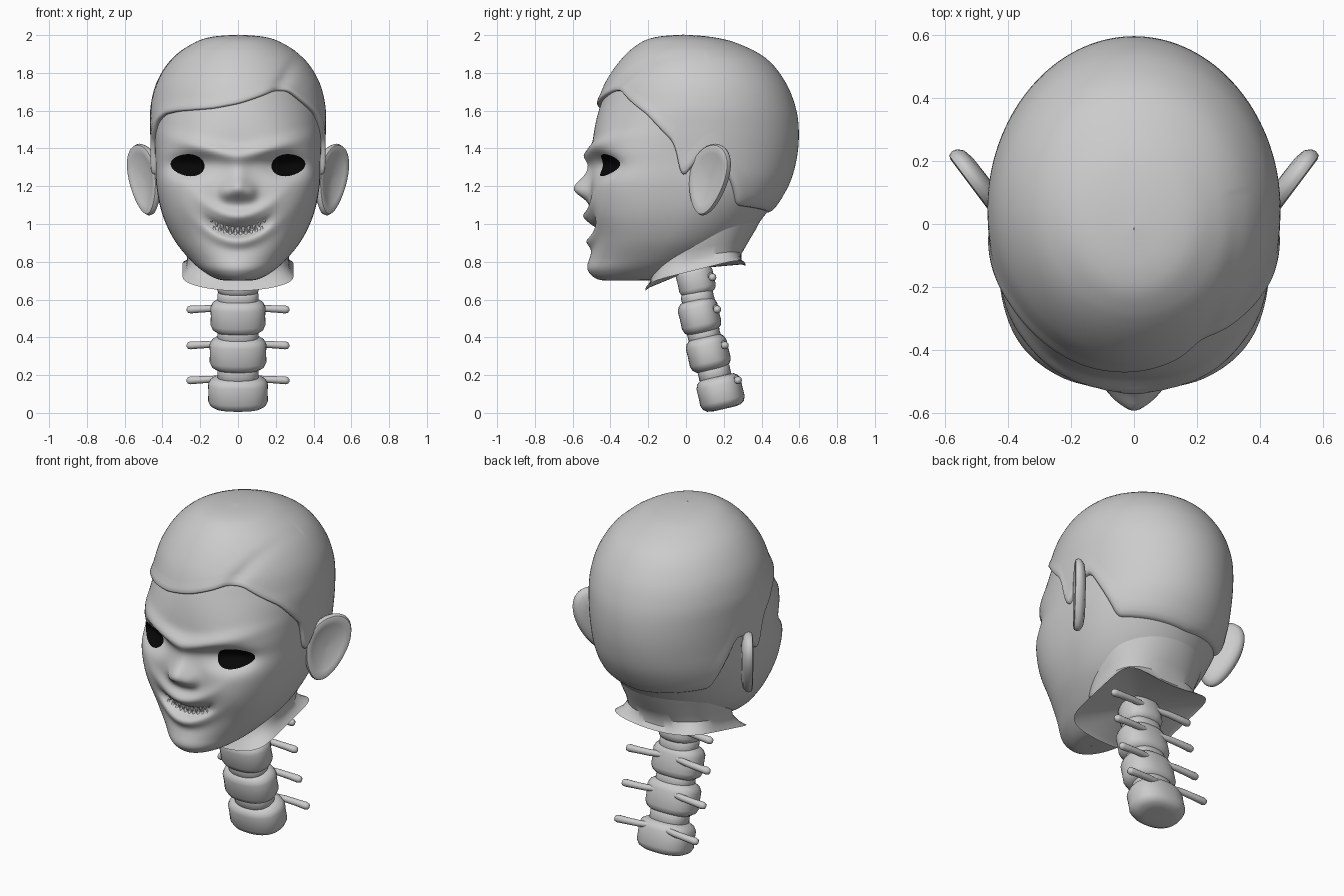
import bpy, bmesh, math
from math import sin, cos, pi, exp, sqrt
from mathutils import Vector, Matrix

if "Cube" in bpy.data.objects:
    bpy.data.objects.remove(bpy.data.objects["Cube"])


def material(name, c):
    m = bpy.data.materials.new(name)
    m.diffuse_color = (c, c, c, 1)
    m.use_nodes = True
    m.node_tree.nodes["Principled BSDF"].inputs["Base Color"].default_value = m.diffuse_color
    return m


GREY = material("plain grey", 0.6)
BLACK = material("eye black", 0.002)


def finish(name, bm, mat=GREY, angle=50):
    bmesh.ops.remove_doubles(bm, verts=bm.verts, dist=0.0005)
    bmesh.ops.recalc_face_normals(bm, faces=bm.faces)
    me = bpy.data.meshes.new(name)
    bm.to_mesh(me)
    bm.free()
    me.materials.append(mat)
    ob = bpy.data.objects.new(name, me)
    bpy.context.collection.objects.link(ob)
    bpy.ops.object.select_all(action='DESELECT')
    ob.select_set(True)
    bpy.context.view_layer.objects.active = ob
    bpy.ops.object.shade_smooth_by_angle(angle=math.radians(angle))
    return ob


def add_loft(bm, rings, caps=False):
    rows = [[bm.verts.new(p) for p in r] for r in rings]
    n = len(rows[0])
    for a, b in zip(rows, rows[1:]):
        for i in range(n):
            j = (i + 1) % n
            bm.faces.new((a[i], a[j], b[j], b[i]))
    if caps:
        bm.faces.new(rows[0])
        bm.faces.new(rows[-1])


def loft(name, rings, mat=GREY, caps=False, angle=50):
    bm = bmesh.new()
    add_loft(bm, rings, caps)
    return finish(name, bm, mat, angle)


# skull sections: height, half width, front y, back y, front squareness
ROWS = [(.70, 0, -.36, -.34, 2), (.706, .10, -.46, -.14, 2), (.75, .185, -.505, .02, 2.1),
        (.82, .262, -.50, .17, 2.2), (.92, .34, -.49, .305, 2.5), (1.05, .40, -.495, .42, 2.9),
        (1.2, .432, -.50, .52, 3.2), (1.35, .438, -.50, .565, 3), (1.5, .443, -.485, .575, 2.4),
        (1.63, .44, -.452, .555, 2.05), (1.75, .405, -.40, .50, 2), (1.86, .325, -.315, .40, 2),
        (1.94, .205, -.215, .235, 2), (1.97, .11, -.125, .10, 2), (1.98, 0, -.02, -.01, 2)]
TOP = len(ROWS) - 1


def section(p):
    i = min(int(p), TOP - 1)
    t = p - i
    a, b, c, d = (ROWS[min(max(k, 0), TOP)] for k in (i - 1, i, i + 1, i + 2))
    return [.5 * (2 * B + (C - A) * t + (2 * A - 5 * B + 4 * C - D) * t * t
                  + (3 * B - A - 3 * C + D) * t ** 3) for A, B, C, D in zip(a, b, c, d)]


def p_at(z):
    lo, hi = 0, TOP
    for _ in range(30):
        m = (lo + hi) / 2
        lo, hi = (m, hi) if section(m)[0] < z else (lo, m)
    return lo


def bump(x, z, cx, cz, sx, sz):
    return exp(-((x - cx) / sx) ** 2 - ((z - cz) / sz) ** 2)


# face relief, pushed forward from the skull
def relief(x, z):
    x = abs(x)
    smile = z - 2 * x * x
    brow = z - .32 * (sqrt(x * x + .008) - .09)
    d = .09 * bump(x, z, 0, 1.185, .065, .06) + .026 * bump(x, z, .065, 1.165, .035, .04)
    d += .018 * bump(x, z, 0, 1.27, .05, .07)
    d += .04 * bump(0, brow, 0, 1.365, 1, .04) * exp(-(x / .3) ** 2)
    d -= .085 * bump(x, z, .255, 1.31, .125, .06)
    d += .014 * bump(x, z, .22, 1.10, .11, .09)
    d += .05 * bump(x, smile, 0, 1.042, .14, .038)
    d += .036 * bump(x, smile, 0, .908, .15, .035)
    d -= .03 * exp(-(x / .16) ** 6 - ((smile - .96) / .028) ** 4)
    d += .016 * bump(x, z, 0, .78, .14, .06)
    return d


def skull(th, p, off=0, face=True):
    z, w, yf, yb, n = section(p)
    off *= min(1, max(w, 0) / .12)
    w, d, mid = max(w, .001), max((yb - yf) / 2, .001), (yf + yb) / 2
    n = n if cos(th) > 0 else 2
    r = (abs(sin(th) / w) ** n + abs(cos(th) / d) ** n) ** (-1 / n) + off
    x, y = r * sin(th), mid - r * cos(th)
    if face and cos(th) > 0:
        y -= relief(x, z) * min(1, cos(th) * 2.5)
    return Vector((x, y, z + .022 * (not face) * min(max((z - 1.65) / .25, 0), 1)))


def face_y(x, z):
    _, w, yf, yb, n = section(p_at(z))
    return (yf + yb) / 2 - (yb - yf) / 2 * max(0, 1 - abs(x / w) ** n) ** (1 / n) - relief(x, z)


# head, with finer columns towards the face
N = 180
cols = [t - .5 * sin(t) for t in (2 * pi * i / N - pi for i in range(N))]
rows = [TOP * i / 150 for i in range(151)]
loft("head", [[skull(t, p) for t in cols] for p in rows], angle=80)

# hair cap: hairline as (degrees from front, height)
LINE = [(-180, 1.06), (-130, 1.10), (-122, 1.19), (-106, 1.38), (-97, 1.37), (-84, 1.235), (-78, 1.42),
        (-62, 1.54), (-52, 1.58), (-40, 1.595), (-15, 1.61), (0, 1.635), (24, 1.70), (34, 1.70),
        (58, 1.58), (78, 1.42), (84, 1.235), (97, 1.37), (106, 1.38), (122, 1.19), (130, 1.10), (180, 1.06)]


def hairline(deg):
    deg = (deg + 180) % 360 - 180
    for (a, za), (b, zb) in zip(LINE, LINE[1:]):
        if a <= deg <= b:
            t = (deg - a) / (b - a)
            return za + (zb - za) * t


def soft_hairline(deg):
    return sum(hairline(deg + k) for k in range(-3, 4)) / 7


def hair_point(th, p, off):
    q = skull(th, p, 0, False)
    if off > 0 and q.y < .1:  # side parting
        off -= .013 * exp(-((q.x - .20 - .5 * (q.z - 1.7)) / .04) ** 2) * max(0, min(1, (1.93 - q.z) * 6))
    return skull(th, p, off, False)


HN = 240
angles = [2 * pi * i / HN - pi for i in range(HN)]
starts = [p_at(soft_hairline(math.degrees(t))) for t in angles]
steps = [(0, -.015), (0, .010), (.006, .019), (.02, .025), (.05, .025)] + [(i / 45, .022) for i in range(4, 46)]
loft("hair", [[hair_point(t, s + (TOP - s) * f, o) for t, s in zip(angles, starts)] for f, o in steps], angle=60)


# neck skin flaring out to a square cut rim
def neck_ring(hx, y0, y1, n, z_fn):
    ring = []
    for i in range(80):
        t = 2 * pi * i / 80
        r = (abs(sin(t) / hx) ** n + abs(cos(t) * 2 / (y1 - y0)) ** n) ** (-1 / n)
        x, y = r * sin(t), (y0 + y1) / 2 - r * cos(t)
        ring.append((x, y, z_fn(x, y)))
    return ring


def rim(lift):
    return lambda x, y: .70 + .25 * y + .5 * x * x + lift


loft("neck", [neck_ring(.31, -.2, .40, 2, lambda x, y: 1.03),
              neck_ring(.305, -.2, .37, 2.1, rim(.18)),
              neck_ring(.28, -.19, .325, 2.3, rim(.115)),
              neck_ring(.268, -.185, .295, 2.7, rim(.07)),
              neck_ring(.275, -.195, .295, 4, rim(.03)),
              neck_ring(.295, -.215, .315, 6, rim(0)),
              neck_ring(.275, -.195, .295, 5, rim(.012)),
              neck_ring(.01, .04, .06, 2, rim(.05))], caps=True, angle=35)

for s, side in ((1, "right"), (-1, "left")):
    # cupped ear, angled outwards and back
    u, nrm = Vector((.6 * s, .8, 0)), Vector((.8 * s, -.6, 0))
    rings = []
    for r, h in ((.01, -.04), (.6, -.038), (.85, -.03), (.97, -.014), (1, .002), (.96, .018), (.86, .022),
                 (.72, .016), (.45, .006), (.01, .002)):
        ring = []
        for i in range(40):
            a = 2 * pi * i / 40
            du = .122 * r * cos(a) * (1 + .22 * sin(a))
            dz = .19 * r * sin(a)
            ring.append(Vector((.425 * s, .03, 1.235 + dz)) + u * (.115 + du + .22 * dz) + nrm * h)
        rings.append(ring)
    loft(side + "_ear", rings, caps=True)

    # thin eye plate following the socket
    rings = []
    for k in range(9):
        ring = []
        for i in range(32):
            a, r = 2 * pi * i / 32, max(k / 8, .01)
            x = .267 + .09 * r * cos(a)
            z = 1.312 + .058 * r * sin(a) * (1 - .12 * cos(a)) + .06 * (x - .267)
            ring.append((s * x, face_y(x, z) - .007, z))
        rings.append(ring)
    loft(side + "_eye", rings, BLACK)

# pointed teeth in two rows along the smile
bm = bmesh.new()
for row, count in ((1, 11), (-1, 10)):
    for i in range(count):
        x = (i - (count - 1) / 2) * .028
        zc = .96 + 2 * x * x
        length = .052 * (1 - (x / .2) ** 2)
        m = Matrix.Translation((x, face_y(x, zc) - .004, zc + row * (.034 - length / 2)))
        m = m @ Matrix.Rotation(pi if row > 0 else 0, 4, 'X')
        bmesh.ops.create_cone(bm, cap_ends=True, segments=8, radius1=.0145, radius2=.002, depth=length, matrix=m)
finish("teeth", bm)

# spine: vertebra bodies, discs and side processes
TILT = Matrix.Rotation(math.radians(13), 4, 'X')


def barrel(name, y, z, hx, hy, hz):
    profile = [(.01, -.95), (.5, -.99), (.75, -.93), (.91, -.77), (.99, -.5), (.98, 0),
               (.99, .5), (.91, .77), (.75, .93), (.5, .99), (.01, .95)]
    rings = []
    for r, h in profile:
        ring = []
        for i in range(32):
            t = 2 * pi * i / 32
            k = (abs(sin(t)) ** 2.4 + abs(cos(t)) ** 2.4) ** (-1 / 2.4) * r
            ring.append(Vector((0, y, z)) + TILT @ Vector((hx * k * sin(t), hy * k * cos(t), hz * h)))
        rings.append(ring)
    loft(name, rings, caps=True)


SPINE = [(.183, .108, .16, .122, .09, .175, .275), (.118, .315, .152, .112, .093, .36, .205),
         (.072, .512, .147, .108, .093, .55, .165), (.052, .70, .115, .10, .08, .72, .14)]
for i, (y, z, hx, hy, hz, pz, py) in enumerate(SPINE):
    barrel(f"vertebra_{i + 1}", y, z, hx, hy, hz)
    if i < 3:
        y2, z2 = SPINE[i + 1][:2]
        barrel(f"disc_{i + 1}", (y + y2) / 2, (z + z2) / 2, .11, .088, .045)
    bm = bmesh.new()
    for s in (1, -1):
        rings = []
        for x, r in ((.04, .016), (.12, .018), (.2, .019), (.25, .021), (.265, .017), (.273, .004)):
            rings.append([(s * x, py + r * cos(a) - .15 * max(0, .14 - x), pz + .05 * (.2 - x) + r * sin(a))
                          for a in (2 * pi * k / 12 for k in range(12))])
        add_loft(bm, rings, True)
    finish(f"side_process_{i + 1}", bm)
